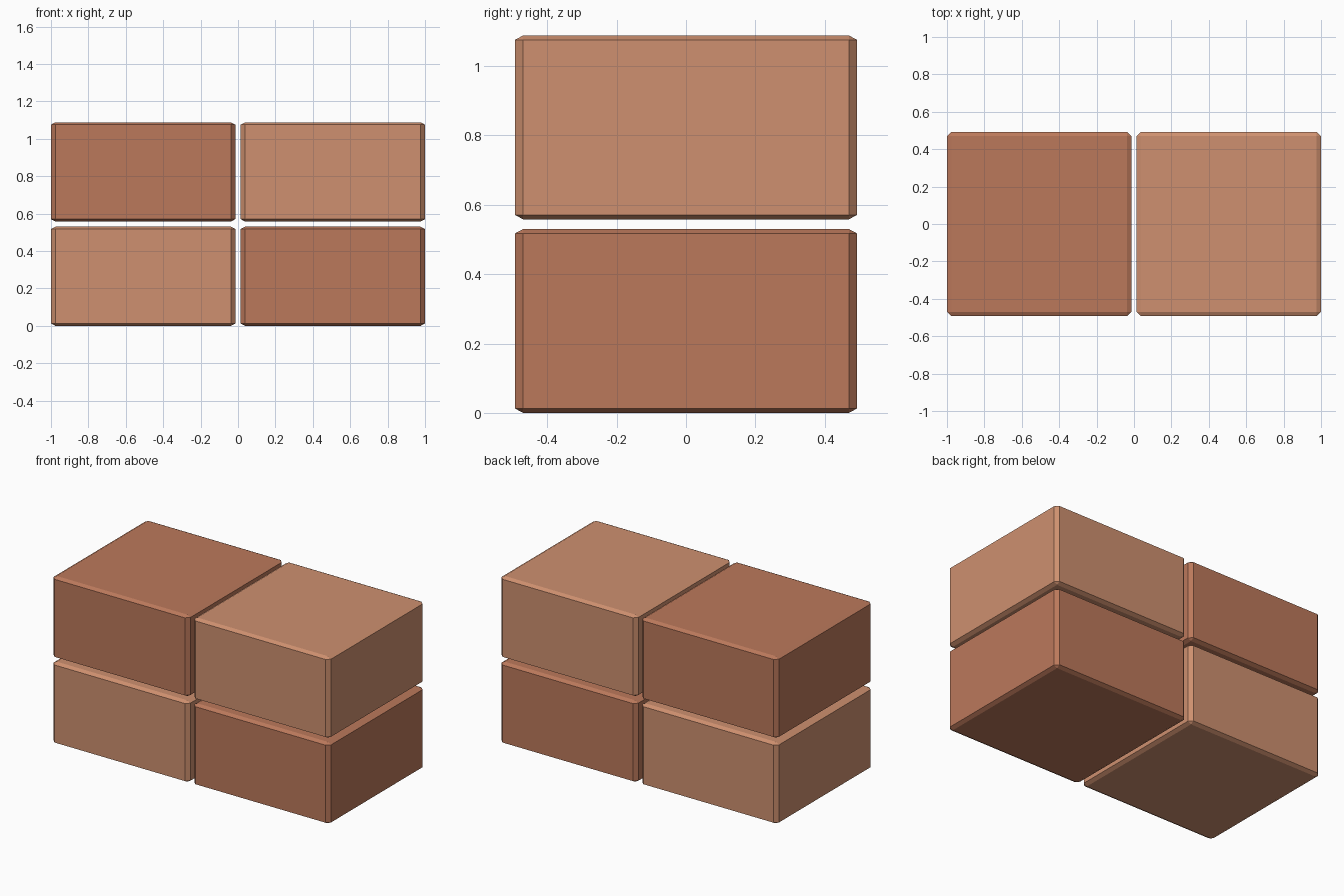
import bpy, bmesh

if "Cube" in bpy.data.objects:
    bpy.data.objects.remove(bpy.data.objects["Cube"])

W, H, GAP, BEVEL = 0.986, 0.53, 0.028, 0.0235


def material(name, rgb):
    m = bpy.data.materials.new(name)
    m.diffuse_color = (*rgb, 1)
    m.use_nodes = True
    m.node_tree.nodes["Principled BSDF"].inputs["Base Color"].default_value = m.diffuse_color
    return m


light = material("light_clay", (0.62, 0.28, 0.16))
dark = material("dark_clay", (0.50, 0.19, 0.105))


# One chamfered block; the chamfer is flattened along with the cube's height
def block(name, x, z, mat):
    bm = bmesh.new()
    bmesh.ops.create_cube(bm, size=W)
    bmesh.ops.bevel(bm, geom=bm.edges[:], offset=BEVEL, segments=1,
                    affect='EDGES', clamp_overlap=True)
    bmesh.ops.scale(bm, vec=(1, 1, H / W), verts=bm.verts)
    bmesh.ops.recalc_face_normals(bm, faces=bm.faces[:])
    me = bpy.data.meshes.new(name)
    bm.to_mesh(me)
    bm.free()
    me.materials.append(mat)
    ob = bpy.data.objects.new(name, me)
    ob.location = (x, 0, z)
    bpy.context.collection.objects.link(ob)


# Two by two stack in a checker of light and dark
for row, level in enumerate(("lower", "upper")):
    for col, side in enumerate(("left", "right")):
        block(f"{level}_{side}_block",
              (col - 0.5) * (W + GAP),
              H / 2 + row * (H + GAP),
              light if row == col else dark)
